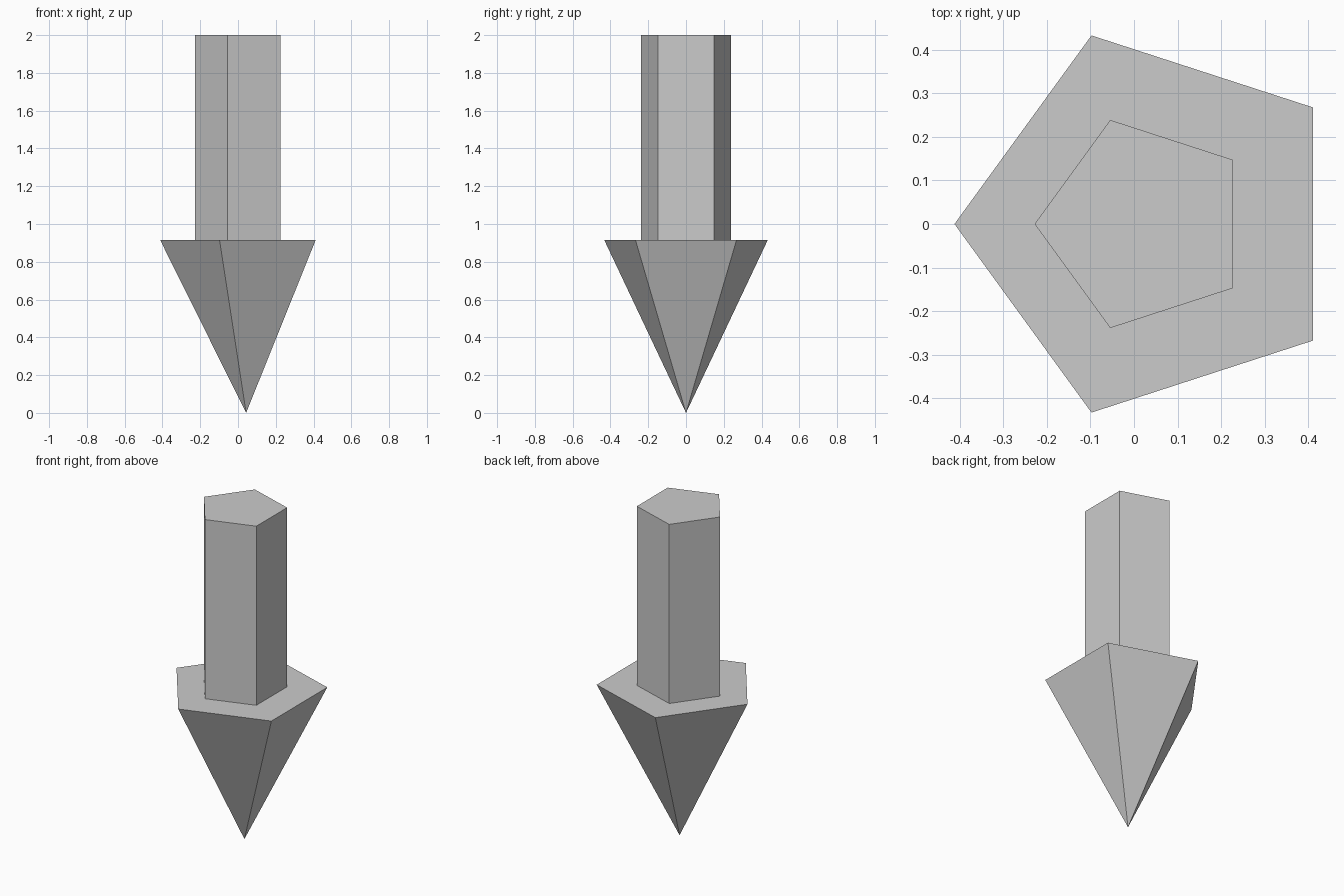
import bpy, bmesh
from math import cos, sin, pi

if "Cube" in bpy.data.objects:
    bpy.data.objects.remove(bpy.data.objects["Cube"])

SIDES = 5


def ring(bm, cx, radius, z):
    # Pentagon ring with one corner pointing to -x
    angles = [pi + 2 * pi * i / SIDES for i in range(SIDES)]
    return [bm.verts.new((cx + radius * cos(a), radius * sin(a), z)) for a in angles]


def finish(bm, name):
    bmesh.ops.recalc_face_normals(bm, faces=bm.faces)
    mesh = bpy.data.meshes.new(name)
    bm.to_mesh(mesh)
    bm.free()
    obj = bpy.data.objects.new(name, mesh)
    bpy.context.collection.objects.link(obj)
    return obj


# Arrow head: five-sided pyramid pointing down
bm = bmesh.new()
base = ring(bm, 0.043, 0.455, 0.915)
tip = bm.verts.new((0.043, 0, 0))
bm.faces.new(base)
for i in range(SIDES):
    bm.faces.new((base[i], base[(i + 1) % SIDES], tip))
finish(bm, "arrow_head")

# Shaft: five-sided prism standing on the head
bm = bmesh.new()
low = ring(bm, 0.023, 0.251, 0.915)
high = ring(bm, 0.023, 0.251, 2.0)
bm.faces.new(low)
bm.faces.new(high)
for i in range(SIDES):
    j = (i + 1) % SIDES
    bm.faces.new((low[i], low[j], high[j], high[i]))
finish(bm, "arrow_shaft")
